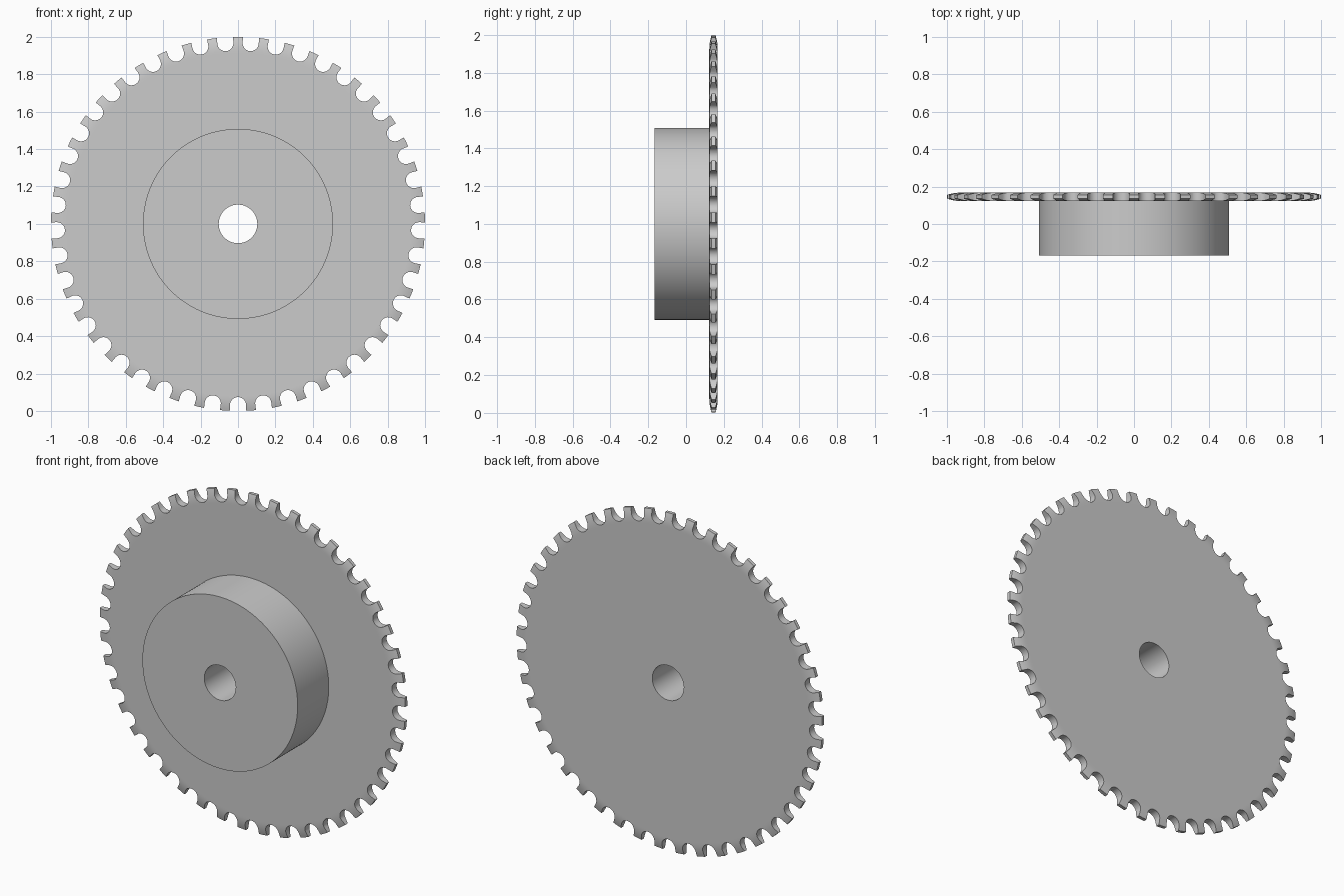
import bpy, bmesh
from math import sin, cos, pi

TEETH = 45
SEGMENTS = TEETH * 4
BORE, HUB_R, ROOT, TIP = 0.103, 0.508, 0.925, 1.0
HUB_FRONT, PLATE_FRONT, PLATE_BACK = -0.168, 0.123, 0.168
SLOT_R, SLOT_CENTRE = 0.043, 0.969

if "Cube" in bpy.data.objects:
    bpy.data.objects.remove(bpy.data.objects["Cube"], do_unlink=True)

steel = bpy.data.materials.new("steel grey")
steel.use_nodes = True
grey = (0.6, 0.6, 0.6, 1)
steel.diffuse_color = grey
steel.node_tree.nodes["Principled BSDF"].inputs["Base Color"].default_value = grey


def polar(r, a, y):
    """Point at radius r and clockwise angle a from the top of the wheel."""
    return (r * sin(a), y, 1 + r * cos(a))


def make_object(name, bm):
    bmesh.ops.recalc_face_normals(bm, faces=bm.faces)
    mesh = bpy.data.meshes.new(name)
    bm.to_mesh(mesh)
    bm.free()
    mesh.materials.append(steel)
    obj = bpy.data.objects.new(name, mesh)
    bpy.context.collection.objects.link(obj)
    return obj


def lathe(name, profile, closed):
    """Revolve (radius, y) points about the wheel axis."""
    bm = bmesh.new()
    rings = [[bm.verts.new(polar(r, 2 * pi * i / SEGMENTS, y)) for i in range(SEGMENTS)]
             for r, y in profile]
    pairs = list(zip(rings, rings[1:]))
    if closed:
        pairs.append((rings[-1], rings[0]))
    for a, b in pairs:
        for i in range(SEGMENTS):
            j = (i + 1) % SEGMENTS
            bm.faces.new((a[i], a[j], b[j], b[i]))
    return make_object(name, bm)


# Plate: flat disc whose rim curves in towards a narrow tip
mid = (PLATE_FRONT + PLATE_BACK) / 2
half = (PLATE_BACK - PLATE_FRONT) / 2
rim = [(ROOT + (TIP - ROOT) * k / 6, half - 0.0125 * (k / 6) ** 2) for k in range(7)]
side = [(BORE, half), (ROOT - 0.01, half)] + rim
plate = lathe("toothed_plate",
              [(r, mid - h) for r, h in side] + [(r, mid + h) for r, h in reversed(side)],
              closed=True)

# Tooth gaps: round-bottomed slots cut between the teeth
bm = bmesh.new()
outline = [(SLOT_R * cos(pi * k / 14), SLOT_CENTRE - SLOT_R * sin(pi * k / 14))
           for k in range(15)] + [(-SLOT_R, 1.05), (SLOT_R, 1.05)]
for t in range(TEETH):
    a = 2 * pi * (t + 0.5) / TEETH
    front, back = [[bm.verts.new((u * cos(a) + r * sin(a), y, 1 + r * cos(a) - u * sin(a)))
                    for u, r in outline] for y in (0.08, 0.22)]
    bm.faces.new(front)
    bm.faces.new(back[::-1])
    for i in range(len(outline)):
        j = (i + 1) % len(outline)
        bm.faces.new((front[j], front[i], back[i], back[j]))
cutter = make_object("tooth_gap_cutter", bm)
cutter.hide_render = True

cut = plate.modifiers.new("tooth gaps", "BOOLEAN")
cut.operation = "DIFFERENCE"
cut.solver = "EXACT"
cut.object = cutter
bpy.context.view_layer.objects.active = plate
bpy.ops.object.modifier_apply(modifier=cut.name)
bpy.data.objects.remove(cutter, do_unlink=True)

# Hub: bored boss standing on the front of the plate
hub = lathe("hub", [(BORE, PLATE_FRONT), (BORE, HUB_FRONT),
                    (HUB_R, HUB_FRONT), (HUB_R, PLATE_FRONT)], closed=False)

# Smooth round surfaces, crisp edges
bpy.ops.object.select_all(action="DESELECT")
for obj in (plate, hub):
    obj.select_set(True)
bpy.ops.object.shade_smooth_by_angle(angle=pi / 6)
